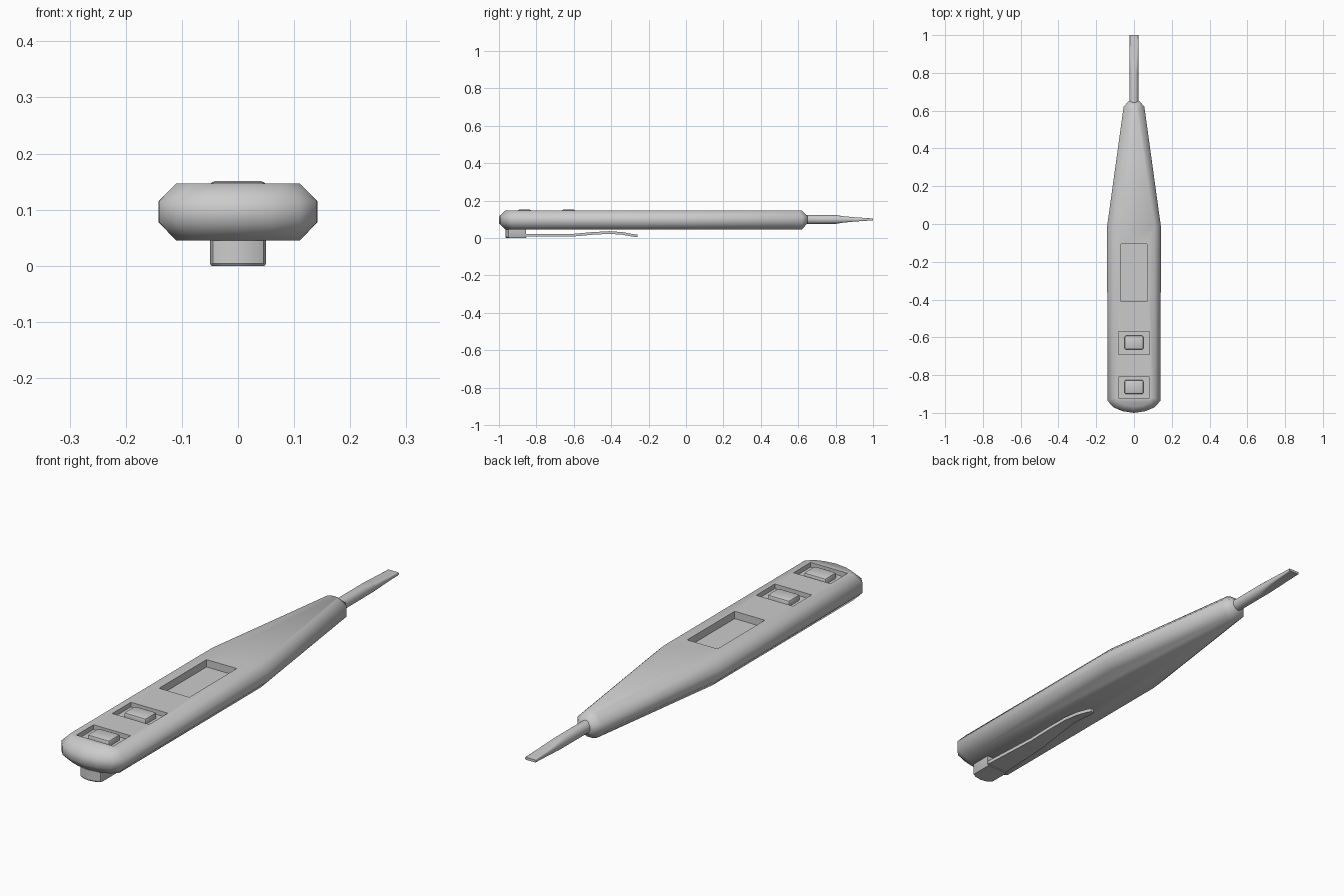
import bpy, bmesh, math
from math import cos, sin, radians

if "Cube" in bpy.data.objects:
    bpy.data.objects.remove(bpy.data.objects["Cube"])

grey = bpy.data.materials.new("light_grey")
grey.use_nodes = True
colour = (0.6, 0.6, 0.6, 1)
grey.diffuse_color = colour
grey.node_tree.nodes["Principled BSDF"].inputs["Base Color"].default_value = colour


def finish(name, bm, angle=35):
    bmesh.ops.recalc_face_normals(bm, faces=bm.faces)
    mesh = bpy.data.meshes.new(name)
    bm.to_mesh(mesh)
    bm.free()
    mesh.materials.append(grey)
    obj = bpy.data.objects.new(name, mesh)
    bpy.context.collection.objects.link(obj)
    smooth(obj, angle)
    return obj


def smooth(obj, angle):
    bpy.ops.object.select_all(action='DESELECT')
    obj.select_set(True)
    bpy.context.view_layer.objects.active = obj
    bpy.ops.object.shade_smooth_by_angle(angle=radians(angle))


def loft(name, rings, angle=35):
    """Skin a list of closed rings and cap both ends."""
    bm = bmesh.new()
    loops = [[bm.verts.new(p) for p in ring] for ring in rings]
    n = len(loops[0])
    for a, b in zip(loops, loops[1:]):
        for i in range(n):
            j = (i + 1) % n
            bm.faces.new((a[i], a[j], b[j], b[i]))
    bm.faces.new(loops[0])
    bm.faces.new(loops[-1])
    return finish(name, bm, angle)


def outline(half, z):
    """Mirror a half outline that starts on the centre line."""
    left = [(-x, y, z) for x, y in reversed(half) if x > 0]
    return [(x, y, z) for x, y in half] + left


def box(name, half_x, y0, y1, z0, z1, bevel=0):
    bm = bmesh.new()
    bmesh.ops.create_cube(bm, size=1)
    for v in bm.verts:
        v.co = (v.co.x * 2 * half_x, (y0 + y1) / 2 + v.co.y * (y1 - y0),
                (z0 + z1) / 2 + v.co.z * (z1 - z0))
    if bevel:
        bmesh.ops.bevel(bm, geom=bm.edges[:], offset=bevel, segments=2,
                        profile=0.5, affect='EDGES')
    return finish(name, bm)


# Handle: chamfered slab, tapering to the nose
outer = [(0, -1), (.06, -.991), (.11, -.97), (.141, -.935), (.142, -.01),
         (.055, .62), (.03, .65)]
inner = [(0, -.965), (.05, -.958), (.085, -.945), (.11, -.92), (.11, -.012),
         (.024, .608), (.014, .618)]
handle = loft("handle", [outline(inner, .045), outline(outer, .078),
                         outline(outer, .115), outline(inner, .147)], 60)

# Recesses for the display window and the two buttons
recesses = [(.068, -.41, -.105, .117), (.083, -.69, -.57, .128),
            (.083, -.92, -.81, .128)]
for half_x, y0, y1, floor in recesses:
    cutter = box("recess_cutter", half_x, y0, y1, floor, .2)
    cutter.hide_render = True
    mod = handle.modifiers.new("recess", 'BOOLEAN')
    mod.operation = 'DIFFERENCE'
    mod.solver = 'EXACT'
    mod.object = cutter
    bpy.context.view_layer.objects.active = handle
    bpy.ops.object.modifier_apply(modifier=mod.name)
    bpy.data.objects.remove(cutter)
smooth(handle, 60)

# Push buttons
for name, y in (("upper_button", -.628), ("lower_button", -.863)):
    box(name, .05, y - .037, y + .037, .12, .151, .009)

# Screwdriver shaft, flattened into a blade
rings = []
for y, h in ((.6, .024), (.8, .024), (.84, .0175), (.9, .0115), (1, .005)):
    ring = []
    for i in range(32):
        a = i * math.tau / 32
        ring.append((.024 * cos(a), y, .099 + max(-h, min(h, .024 * sin(a)))))
    rings.append(ring)
loft("shaft_and_blade", rings)

# Clip post with a rounded front
post = [(0, -.964), (.028, -.959), (.045, -.95), (.05, -.94), (.05, -.855)]
tucked = [(x * .95, y + .003) for x, y in post]
loft("clip_post", [outline(tucked, 0), outline(post, .004),
                   outline(post, .06)])

# Springy clip strip, narrowing to its tip
rings = []
for y, z, w in ((-.88, .014, .05), (-.72, .014, .042), (-.6, .015, .035),
                (-.5, .024, .028), (-.41, .029, .022), (-.34, .024, .018),
                (-.28, .013, .014), (-.26, .011, .007)):
    rings.append([(-w, y, z - .007), (w, y, z - .007),
                  (w, y, z + .007), (-w, y, z + .007)])
loft("clip_strip", rings)
